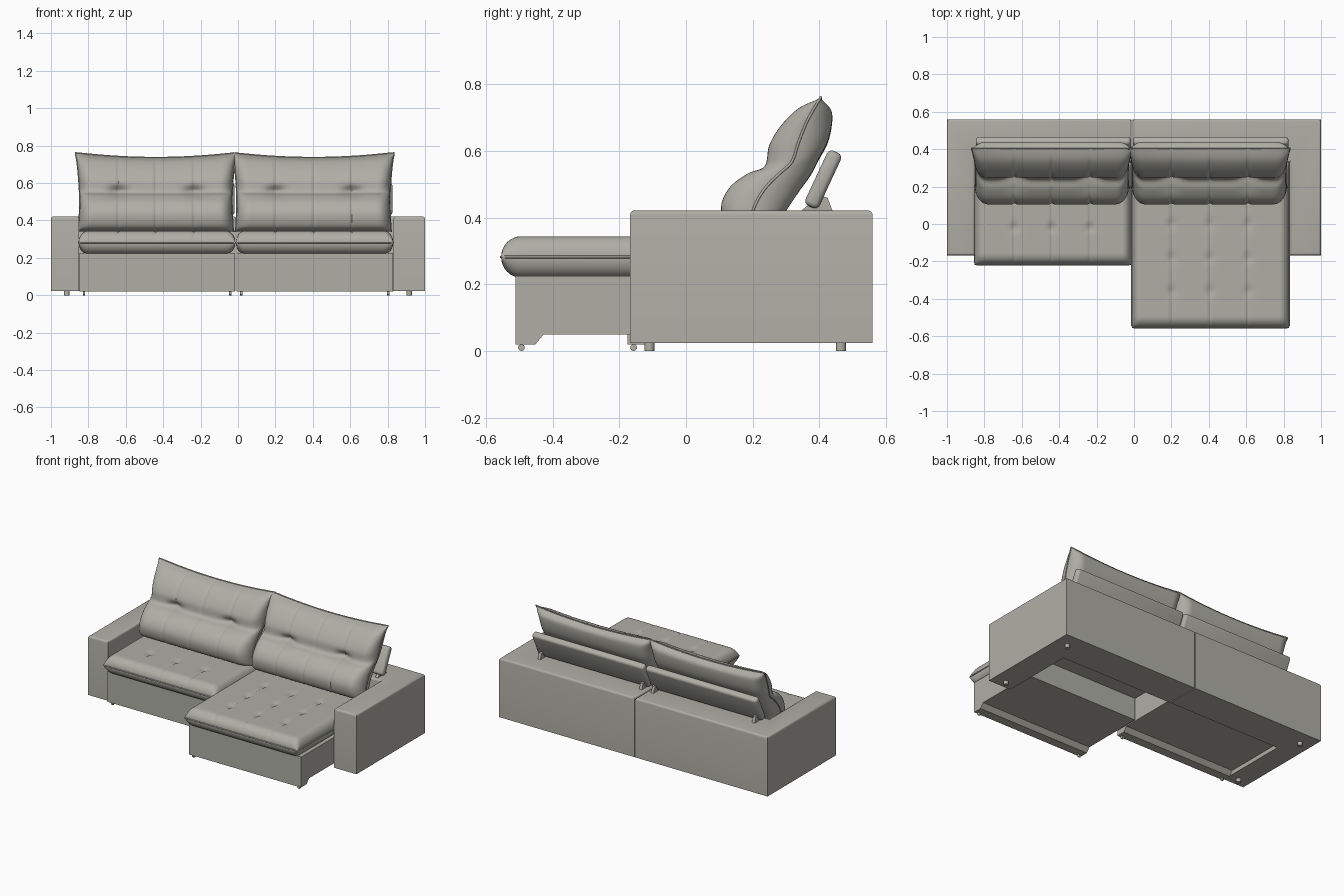
import bpy, bmesh, math
from mathutils import Vector, Matrix

cube = bpy.data.objects.get("Cube")
if cube:
    bpy.data.objects.remove(cube)

fabric = bpy.data.materials.new("warm_grey_fabric")
fabric.use_nodes = True
colour = (0.43, 0.425, 0.38, 1)
fabric.diffuse_color = colour
fabric.node_tree.nodes["Principled BSDF"].inputs["Base Color"].default_value = colour


def finish(name, bm, angle=35):
    bmesh.ops.remove_doubles(bm, verts=bm.verts, dist=0.0004)
    bmesh.ops.recalc_face_normals(bm, faces=bm.faces)
    mesh = bpy.data.meshes.new(name)
    bm.to_mesh(mesh)
    bm.free()
    mesh.materials.append(fabric)
    ob = bpy.data.objects.new(name, mesh)
    bpy.context.collection.objects.link(ob)
    bpy.ops.object.select_all(action='DESELECT')
    ob.select_set(True)
    bpy.context.view_layer.objects.active = ob
    bpy.ops.object.shade_smooth_by_angle(angle=math.radians(angle))
    return ob


def prism(name, points, axis, lo, hi, top_bevel=0):
    """Extrude an outline along x (y, z points) or along z (x, y points)."""
    bm = bmesh.new()
    place = (lambda p: (lo, *p)) if axis == 'x' else (lambda p: (*p, lo))
    face = bm.faces.new([bm.verts.new(place(p)) for p in points])
    shift = Vector((hi - lo, 0, 0)) if axis == 'x' else Vector((0, 0, hi - lo))
    moved = bmesh.ops.extrude_face_region(bm, geom=[face])["geom"]
    bmesh.ops.translate(bm, vec=shift, verts=[g for g in moved if isinstance(g, bmesh.types.BMVert)])
    if top_bevel:
        rim = [e for e in bm.edges if all(v.co.z > hi - 0.001 for v in e.verts)]
        bmesh.ops.bevel(bm, geom=rim, offset=top_bevel, segments=4, profile=0.5, affect='EDGES')
    return finish(name, bm)


def box(name, x, y, z):
    return prism(name, [(x[0], y[0]), (x[1], y[0]), (x[1], y[1]), (x[0], y[1])], 'z', *z)


def cylinder(name, centre, radius, depth, turn=0):
    bm = bmesh.new()
    mat = Matrix.Translation(centre) @ Matrix.Rotation(turn, 4, 'Y')
    bmesh.ops.create_cone(bm, cap_ends=True, segments=20, radius1=radius,
                          radius2=radius, depth=depth, matrix=mat)
    return finish(name, bm)


def spread(length, r, n):
    """Samples along a length, packed towards both rounded ends."""
    ends = [r * (1 - math.cos(i * math.pi / 16)) for i in range(8)]
    mid = [r + (length - 2 * r) * i / n for i in range(n + 1)]
    return ends + mid + [length - d for d in reversed(ends)]


def roll(s, length, r):
    """Height of a rounded edge, from 0 at the border to 1 inside."""
    d = min(s, length - s, r) / r
    return math.sqrt(max(0, 1 - (1 - d) ** 2))


def bump(d, width):
    return math.exp(-(d / width) ** 2)


def sheet(bm, rows):
    grid = [[bm.verts.new(p) for p in row] for row in rows]
    for a, b in zip(grid, grid[1:]):
        for i in range(len(a) - 1):
            bm.faces.new((a[i], a[i + 1], b[i + 1], b[i]))


def piping(name, points, cyclic):
    curve = bpy.data.curves.new(name, 'CURVE')
    curve.dimensions = '3D'
    curve.bevel_depth = 0.004
    curve.bevel_resolution = 2
    spline = curve.splines.new('POLY')
    spline.points.add(len(points) - 1)
    for p, co in zip(spline.points, points):
        p.co = (*co, 1)
    spline.use_cyclic_u = cyclic
    curve.materials.append(fabric)
    bpy.context.collection.objects.link(bpy.data.objects.new(name, curve))


def seat_cushion(name, x0, x1, y0, y1, seams, tufts):
    bm = bmesh.new()
    w, l, mid, half = x1 - x0, y1 - y0, 0.282, 0.062
    for side in (1, -1):
        rows = []
        for t in spread(l, 0.06, 48):
            row = []
            for s in spread(w, 0.05, 120):
                x, y = x0 + s, y0 + t
                h = half * roll(s, w, 0.05) * roll(t, l, 0.06)
                if side > 0:
                    for seam in seams:
                        dip = 0.006 * bump(x - seam, 0.007)
                        dip += sum(0.008 * bump(math.hypot(x - seam, y - k), 0.025) for k in tufts)
                        h -= dip * h / half
                row.append((x, y, mid + side * h))
            rows.append(row)
        sheet(bm, rows)
    finish(name, bm, 60)
    c = 0.012
    piping(name + "_piping", [(x0 + c, y0, mid), (x1 - c, y0, mid), (x1, y0 + c, mid), (x1, y1, mid),
                              (x0, y1, mid), (x0, y0 + c, mid)], True)


# Cushion section: front and back (y, z) points from bottom to top
FRONT = [(.20, .34), (.125, .362), (.105, .43), (.13, .49), (.185, .533), (.236, .556),
         (.25, .62), (.285, .68), (.34, .735), (.405, .762)]
BACK = [(.20, .34), (.26, .36), (.30, .42), (.34, .48), (.375, .53), (.40, .58),
        (.425, .63), (.438, .69), (.435, .73), (.405, .762)]


def smooth_path(points, steps=6):
    """Catmull-Rom curve through the points."""
    pts = [Vector(p) for p in points]
    pts = [pts[0]] + pts + [pts[-1]]
    out = []
    for a, b, c, d in zip(pts, pts[1:], pts[2:], pts[3:]):
        for i in range(steps):
            t = i / steps
            out.append(b + (c - a) * t / 2 + (a - 2.5 * b + 2 * c - d / 2) * t * t
                       + (1.5 * (b - c) + (d - a) / 2) * t ** 3)
    return out + [pts[-1]]


def back_cushion(name, x0, x1, seams):
    bm = bmesh.new()
    front, back = smooth_path(FRONT), smooth_path(BACK)
    w, cx = x1 - x0, (x0 + x1) / 2
    edges = ([], [])
    for is_front, path in ((True, front), (False, back)):
        rows = []
        for i, p in enumerate(path):
            spine = (front[i] + back[i]) / 2
            t = i / (len(path) - 1)
            pinch = 1 - 0.035 * math.sin(math.pi * min(1, t * 1.05)) - 0.03 * (1 - t)
            row = []
            for s in spread(w, 0.07, 110):
                u = 2 * s / w - 1
                x = cx + u * w / 2 * pinch
                q = spine + (p - spine) * roll(s, w, 0.07)
                y, z = q
                z -= 0.026 * (1 - u * u) * t ** 3
                if is_front:
                    for k, seam in enumerate(seams):
                        inside = min(1, 8 * t * (1 - t))
                        y += 0.007 * bump(x - seam, 0.007) * inside
                        if k != 1:
                            y += 0.03 * bump(x - seam, 0.05) * bump(z - 0.555, 0.025)
                row.append((x, y, z))
            rows.append(row)
        sheet(bm, rows)
    finish(name, bm, 60)
    ends = [[rows[i][k] for i in range(len(rows))] for k in (0, -1)]
    piping(name + "_piping", ends[0] + rows[-1][::6] + ends[1][::-1], False)


# Arms joined to the backrest frame, one L shape per module
for side, outer, inner, seam in (("right", -1, -0.85, -0.013), ("left", 1, 0.832, -0.007)):
    prism(side + "_arm_and_back_frame",
          [(outer, -.168), (inner, -.168), (inner, .33), (seam, .33), (seam, .56), (outer, .56)],
          'z', 0.024, 0.422, 0.014)
    for where, y in (("front", -0.11), ("back", 0.465)):
        cylinder(f"{side}_{where}_foot", (outer * 0.915, y, 0.013), 0.015, 0.026)

# Seat modules: base, cushion, back cushion and headrest
modules = (("right", -0.848, -0.016, -0.175, 0.33, (-.64, -.44, -.235), (-.02,)),
           ("left", -0.008, 0.828, -0.512, 0.0, (.2, .405, .61), (0, -.18, -.36)))
for side, x0, x1, y0, y1, seams, tufts in modules:
    prism(side + "_seat_base",
          [(y0, .225), (y0, .02), (y0 + .06, .02), (y0 + .085, .05), (y1, .05), (y1, .225)],
          'x', x0, x1)
    for i, x in enumerate((x0 + 0.025, x1 - 0.025)):
        cylinder(f"{side}_caster_{i + 1}", (x, y0 + 0.018, 0.01), 0.01, 0.012, math.pi / 2)
    seat_cushion(side + "_seat_cushion", x0 - 0.004, x1 + 0.002, y0 - 0.043, 0.33, seams, tufts)
    back_cushion(side + "_back_cushion", x0 - 0.02, x1 + 0.006, seams)

    # Tilted headrest board with soft edges and two support brackets
    bm = bmesh.new()
    tilt = Matrix.Translation(((x0 + x1) / 2, 0.412, 0.515)) @ Matrix.Rotation(math.radians(-25), 4, 'X')
    bmesh.ops.create_cube(bm, size=1, matrix=Matrix.Diagonal((x1 - x0 - 0.004, 0.046, 0.182, 1)))
    bmesh.ops.bevel(bm, geom=bm.edges[:], offset=0.017, segments=4, profile=0.5, affect='EDGES')
    bmesh.ops.transform(bm, matrix=tilt, verts=bm.verts)
    finish(side + "_headrest", bm)
    for i, x in enumerate((x0 + 0.03, x1 - 0.05)):
        prism(f"{side}_headrest_bracket_{i + 1}",
              [(.345, .42), (.44, .42), (.425, .46), (.39, .47), (.37, .44)], 'x', x, x + 0.02)

# Deck behind the extended seat base
box("left_rear_deck", (-0.008, 0.828), (0.0, 0.33), (0.2, 0.225))
